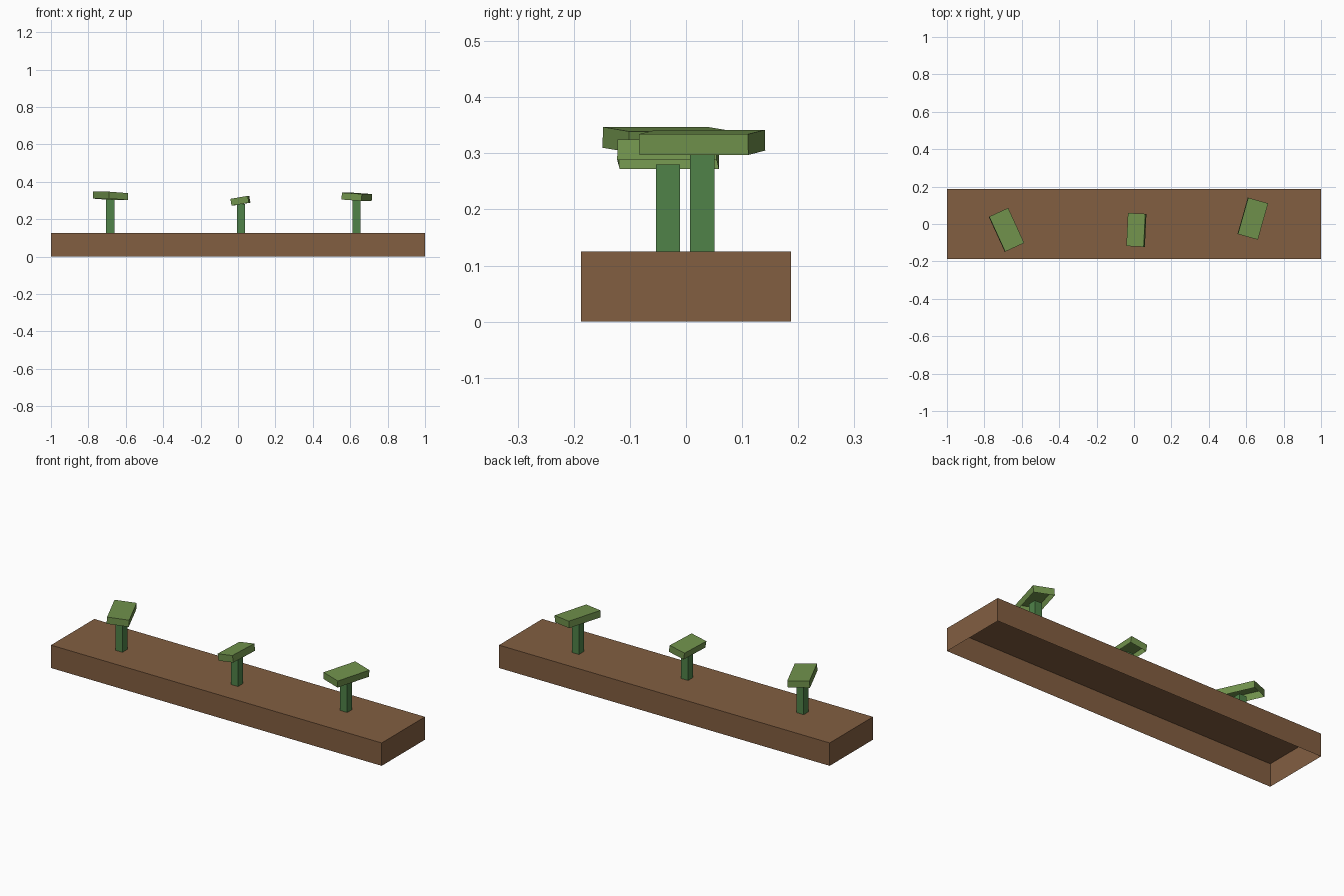
import bpy
import bmesh
from math import radians
from mathutils import Matrix, Vector

cube = bpy.data.objects.get("Cube")
if cube:
    bpy.data.objects.remove(cube, do_unlink=True)


def make_material(name, colour):
    mat = bpy.data.materials.new(name)
    mat.use_nodes = True
    mat.diffuse_color = (*colour, 1)
    bsdf = mat.node_tree.nodes["Principled BSDF"]
    bsdf.inputs["Base Color"].default_value = (*colour, 1)
    bsdf.inputs["Roughness"].default_value = 0.9
    return mat


def open_box(name, size, location, material, turn=0, tilt=0):
    """Box without a bottom face; its origin is the middle of the open bottom."""
    bm = bmesh.new()
    bmesh.ops.create_cube(bm, size=1)
    bmesh.ops.translate(bm, verts=bm.verts, vec=(0, 0, 0.5))
    bmesh.ops.scale(bm, verts=bm.verts, vec=size)
    bottom = [f for f in bm.faces if f.normal.z < -0.5]
    bmesh.ops.delete(bm, geom=bottom, context="FACES_ONLY")
    mesh = bpy.data.meshes.new(name)
    bm.to_mesh(mesh)
    bm.free()
    mesh.materials.append(material)
    obj = bpy.data.objects.new(name, mesh)
    rotation = Matrix.Rotation(radians(turn), 4, "Z") @ Matrix.Rotation(radians(tilt), 4, "Y")
    obj.matrix_world = Matrix.Translation(Vector(location)) @ rotation
    bpy.context.collection.objects.link(obj)
    return obj


soil = make_material("soil brown", (0.225, 0.113, 0.053))
stem_green = make_material("stem green", (0.08, 0.225, 0.066))
leaf_green = make_material("leaf green", (0.165, 0.29, 0.073))

# Soil bed
BED_TOP = 0.125
open_box("soil_bed", (2, 0.374, BED_TOP), (0, 0, 0), soil)

# Sprouts: name, x, y, stem top, leaf width, leaf length, turn, tilt
sprouts = [
    ("right", -0.683, -0.032, 0.306, 0.112, 0.206, 24.6, 4),
    ("middle", 0.016, -0.032, 0.28, 0.094, 0.177, -2.7, -10),
    ("left", 0.634, 0.029, 0.301, 0.111, 0.202, -15.8, 4),
]
for side, x, y, top, width, length, turn, tilt in sprouts:
    open_box(side + "_stem", (0.043, 0.043, top - BED_TOP), (x, y, BED_TOP), stem_green)
    open_box(side + "_leaf", (width, length, 0.037), (x, y, top), leaf_green, turn, tilt)
